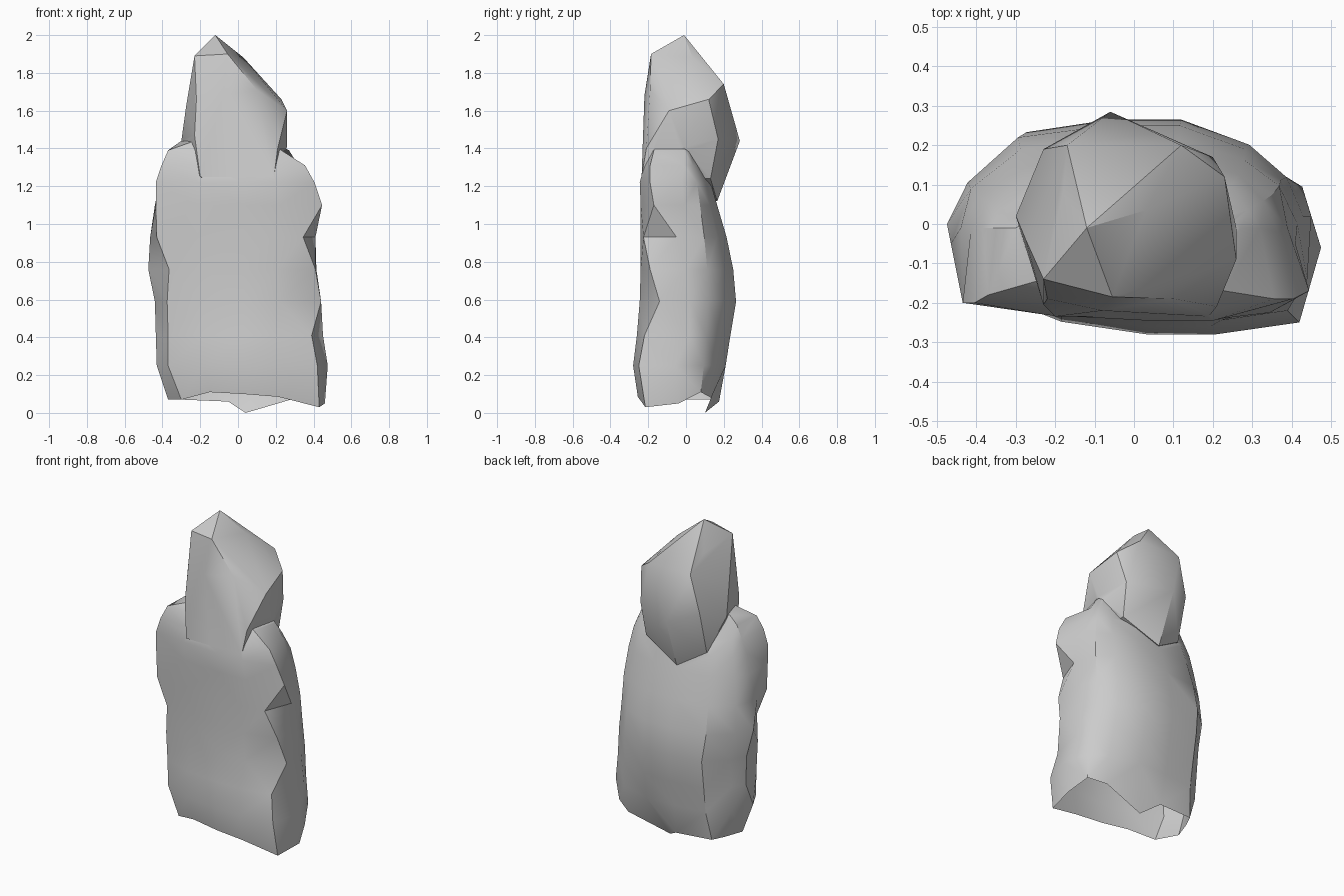
import bpy, bmesh, math
from mathutils import Vector

default = bpy.data.objects.get("Cube")
if default:
    bpy.data.objects.remove(default, do_unlink=True)

# One plain stone colour
stone = bpy.data.materials.new("grey stone")
stone.use_nodes = True
colour = (0.6, 0.6, 0.6, 1)
stone.diffuse_color = colour
stone.node_tree.nodes["Principled BSDF"].inputs["Base Color"].default_value = colour


def make_object(name, bm):
    bmesh.ops.triangulate(bm, faces=bm.faces[:])
    bmesh.ops.recalc_face_normals(bm, faces=bm.faces[:])
    mesh = bpy.data.meshes.new(name)
    bm.to_mesh(mesh)
    bm.free()
    mesh.materials.append(stone)
    obj = bpy.data.objects.new(name, mesh)
    bpy.context.collection.objects.link(obj)
    return obj


def section(z, left, right, left_edge, right_edge, right_y, front, back, side):
    """Cross-section with a flat front, chipped sides and a rounded back."""
    left_y = max(-0.165 - 0.035 * min(z, 1), front + 0.02)
    return [
        (left_edge, left_y, z),
        (left_edge * 0.5, front * 0.7 + left_y * 0.3, z),
        (0.03, front, z),
        (right_edge * 0.5, front, z),
        (right_edge, right_y, z),
        (right, side, z),
        (right * 0.9, back * 0.45, z),
        (right * 0.68, back * 0.76, z),
        (right * 0.28, back, z),
        (left * 0.14, back, z),
        (left * 0.62, back * 0.88, z),
        (left * 0.89, back * 0.42, z),
        (left, side, z),
    ]


# Body: height, left, right, left edge, right edge and its depth,
# front, back, side depth
levels = [
    (0.07, -.37, .46, -.30, .43, -.215, -.255, .175, -.04),
    (0.25, -.43, .475, -.37, .42, -.25, -.28, .21, -.06),
    (0.41, -.435, .45, -.37, .39, -.22, -.26, .235, .02),
    (0.59, -.44, .43, -.375, .44, -.14, -.245, .265, .02),
    (0.76, -.475, .415, -.365, .41, -.19, -.24, .25, .00),
    (0.93, -.465, .41, -.43, .345, -.225, -.24, .215, -.05),
    (1.10, -.44, .39, -.435, .445, -.17, -.24, .165, -.01),
    (1.22, -.415, .365, -.435, .405, -.19, -.245, .13, -.02),
    (1.31, -.385, .32, -.405, .355, -.19, -.22, .08, -.01),
    (1.39, -.35, .27, -.37, .23, -.17, -.20, .03, -.01),
    (1.44, -.30, .18, -.23, .17, -.14, -.16, .02, -.01),
]
bm = bmesh.new()
rings = [[bm.verts.new(p) for p in section(*level)] for level in levels]

# Uneven rim of the open foot, with one tip curling in at the back
rim = [.07, .11, .1, .085, .03, .05, .11, .08, 0, .06, .07, .07, .07]
for v, z in zip(rings[0], rim):
    v.co.z = z
rings[0][8].co = (0.04, 0.10, 0)
rings[0][10].co.x = -0.29

count = len(rings[0])
for low, high in zip(rings, rings[1:]):
    for i in range(count):
        j = (i + 1) % count
        bm.faces.new((low[i], low[j], high[j], high[i]))

# Close both ends; the foot cap is opened again after the parts are joined
foot_cap = Vector((0, 0, 0.15))
for ring, tip in ((rings[0], foot_cap), (rings[-1], (0, -0.08, 1.45))):
    pole = bm.verts.new(tip)
    for i in range(count):
        bm.faces.new((ring[i], ring[(i + 1) % count], pole))
body = make_object("stone_body", bm)

# Head: a faceted lump with a peaked crown and a broad nape
crown = [(-.12, -.01, 2), (-.23, -.14, 1.89), (-.055, -.185, 1.9),
         (.03, .035, 1.88), (-.18, .08, 1.83)]
brow = [(.1, -.19, 1.71), (.26, -.09, 1.6), (.12, .2, 1.74),
        (.23, .12, 1.66), (-.17, .2, 1.74), (-.22, -.19, 1.66),
        (-.08, -.22, 1.68)]
neck = [(.26, -.01, 1.41), (.21, -.21, 1.4), (.2, .17, 1.45),
        (-.06, .285, 1.44), (-.23, .19, 1.5), (-.275, -.04, 1.62),
        (-.23, -.205, 1.47), (-.3, .02, 1.44)]
nape = [(-.05, .165, 1.12), (-.23, .12, 1.23), (.19, .13, 1.24),
        (-.2, -.235, 1.25), (.19, -.235, 1.25)]
bm = bmesh.new()
for p in crown + brow + neck + nape:
    bm.verts.new(Vector(p))
bmesh.ops.convex_hull(bm, input=bm.verts[:])
loose = [v for v in bm.verts if not v.link_faces]
bmesh.ops.delete(bm, geom=loose, context="VERTS")
head = make_object("stone_head", bm)

# Merge head and body into one carved stone
bpy.ops.object.select_all(action="DESELECT")
body.select_set(True)
bpy.context.view_layer.objects.active = body
union = body.modifiers.new("join_head", "BOOLEAN")
union.operation = "UNION"
union.solver = "EXACT"
union.object = head
bpy.ops.object.modifier_apply(modifier=union.name)
bpy.data.objects.remove(head, do_unlink=True)
body.name = "standing_stone"

# Open the hollow foot
bm = bmesh.new()
bm.from_mesh(body.data)
cap = min(bm.verts, key=lambda v: (v.co - foot_cap).length)
bmesh.ops.delete(bm, geom=[cap], context="VERTS")
bm.to_mesh(body.data)
bm.free()

bpy.ops.object.shade_smooth_by_angle(angle=math.radians(32))
